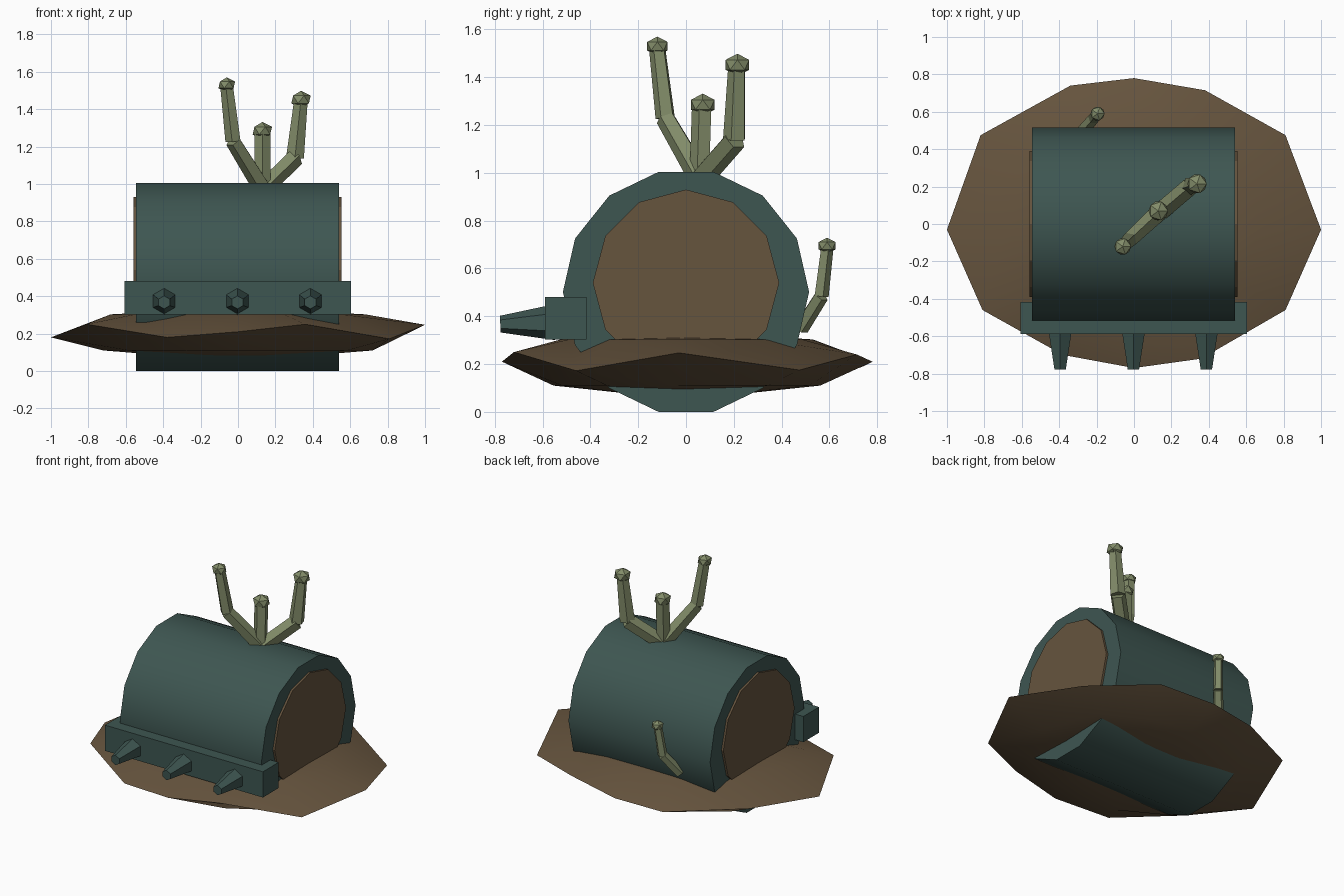
import bpy, bmesh, math
from mathutils import Vector, Matrix

cube = bpy.data.objects.get("Cube")
if cube:
    bpy.data.objects.remove(cube, do_unlink=True)


def material(name, rgb):
    m = bpy.data.materials.new(name)
    m.use_nodes = True
    m.diffuse_color = (*rgb, 1)
    m.node_tree.nodes["Principled BSDF"].inputs["Base Color"].default_value = (*rgb, 1)
    return m


TEAL = material("dark teal", (0.048, 0.093, 0.083))
BROWN = material("earth brown", (0.133, 0.089, 0.048))
SAGE = material("sage green", (0.223, 0.262, 0.141))


def finish(name, bm, mat, smooth=None):
    bmesh.ops.recalc_face_normals(bm, faces=bm.faces)
    mesh = bpy.data.meshes.new(name)
    bm.to_mesh(mesh)
    bm.free()
    mesh.materials.append(mat)
    obj = bpy.data.objects.new(name, mesh)
    bpy.context.collection.objects.link(obj)
    if smooth:
        bpy.ops.object.select_all(action='DESELECT')
        obj.select_set(True)
        bpy.context.view_layer.objects.active = obj
        bpy.ops.object.shade_smooth_by_angle(angle=math.radians(smooth))
    return obj


def tube(bm, a, b, r1, r2, sides, spin=0.0):
    """Tapered prism from point a to point b."""
    a, b = Vector(a), Vector(b)
    d = b - a
    mat = (Matrix.Translation((a + b) / 2) @ d.to_track_quat('Z', 'Y').to_matrix().to_4x4()
           @ Matrix.Rotation(spin, 4, 'Z'))
    bmesh.ops.create_cone(bm, cap_ends=True, segments=sides, radius1=r1, radius2=r2,
                          depth=d.length, matrix=mat)


def drum(name, x1, x2, z, r, sides, mat, flat_top, smooth):
    """Prism lying along x, with an edge or a corner at the top."""
    bm = bmesh.new()
    rings = []
    for x in (x1, x2):
        ring = []
        for i in range(sides):
            t = math.pi / 2 + math.tau * (i + 0.5 * flat_top) / sides
            ring.append(bm.verts.new((x, r * math.cos(t), z + r * math.sin(t))))
        rings.append(ring)
        bm.faces.new(ring)
    for i in range(sides):
        j = (i + 1) % sides
        bm.faces.new((rings[0][i], rings[0][j], rings[1][j], rings[1][i]))
    return finish(name, bm, mat, smooth)


# Barrel and its end panels
drum("barrel", -0.545, 0.54, 0.502, 0.515, 14, TEAL, True, 40)
for side, x in (("right", -0.551), ("left", 0.546)):
    drum(side + "_end_panel", x - 0.008, x + 0.008, 0.54, 0.39, 12, BROWN, False, None)

# Earth mound: uneven rim with domed rings above and below
rim = [(1, -0.03, 0.247), (0.81, 0.475, 0.175), (0.38, 0.715, 0.24), (0, 0.78, 0.21),
       (-0.34, 0.74, 0.19), (-0.82, 0.475, 0.24), (-1, -0.03, 0.18), (-0.81, -0.46, 0.25),
       (-0.38, -0.70, 0.18), (0, -0.77, 0.21), (0.36, -0.72, 0.25), (0.81, -0.46, 0.172)]
bm = bmesh.new()
rings = []
for scale, height in ((0.35, 0.32), (0.68, 0.303), (1, None), (0.72, 0.11), (0.38, 0.082)):
    rings.append([bm.verts.new((x * scale, y * scale, z if height is None else height))
                  for x, y, z in rim])
for upper, lower in zip(rings, rings[1:]):
    for i in range(len(rim)):
        j = (i + 1) % len(rim)
        bm.faces.new((upper[i], lower[i], lower[j], upper[j]))
bm.faces.new(rings[0])
bm.faces.new(rings[-1])
finish("earth_mound", bm, BROWN, 30)

# Front beam
bm = bmesh.new()
bmesh.ops.create_cube(bm, size=1, matrix=Matrix.Translation((-0.002, -0.503, 0.392))
                      @ Matrix.Diagonal((1.21, 0.172, 0.178, 1)))
finish("front_beam", bm, TEAL)

# Blunt spikes on the beam
for label, x in (("right", -0.395), ("middle", -0.003), ("left", 0.387)):
    bm = bmesh.new()
    tube(bm, (x, -0.55, 0.375), (x, -0.777, 0.367), 0.075, 0.035, 6, math.pi / 6 * 0)
    # Turn a corner of the hexagon upward
    bmesh.ops.rotate(bm, verts=bm.verts, cent=(x, -0.6, 0.372),
                     matrix=Matrix.Rotation(0.0, 3, 'Y'))
    finish(label + "_spike", bm, TEAL)


# Branching stalks with faceted buds
def stalk(name, points, radii, bud):
    bm = bmesh.new()
    for a, b, r1, r2 in zip(points, points[1:], radii, radii[1:]):
        tube(bm, a, b, r1, r2, 5)
    bmesh.ops.create_icosphere(bm, subdivisions=1, radius=bud, matrix=Matrix.Translation(points[-1])
                               @ Matrix.Diagonal((1, 1, 0.8, 1)))
    finish(name, bm, SAGE)


root = (0.13, 0.06, 0.98)
stalk("middle_stalk", [root, (0.13, 0.07, 1.285)], (0.045, 0.045), 0.058)
stalk("right_stalk", [root, (-0.025, -0.085, 1.23), (-0.06, -0.12, 1.53)],
      (0.05, 0.043, 0.036), 0.05)
stalk("left_stalk", [(0.14, 0.065, 0.98), (0.305, 0.205, 1.14), (0.337, 0.215, 1.452)],
      (0.05, 0.05, 0.038), 0.058)
stalk("back_stalk", [(-0.29, 0.48, 0.35), (-0.215, 0.565, 0.485), (-0.195, 0.59, 0.695)],
      (0.034, 0.032, 0.028), 0.042)
